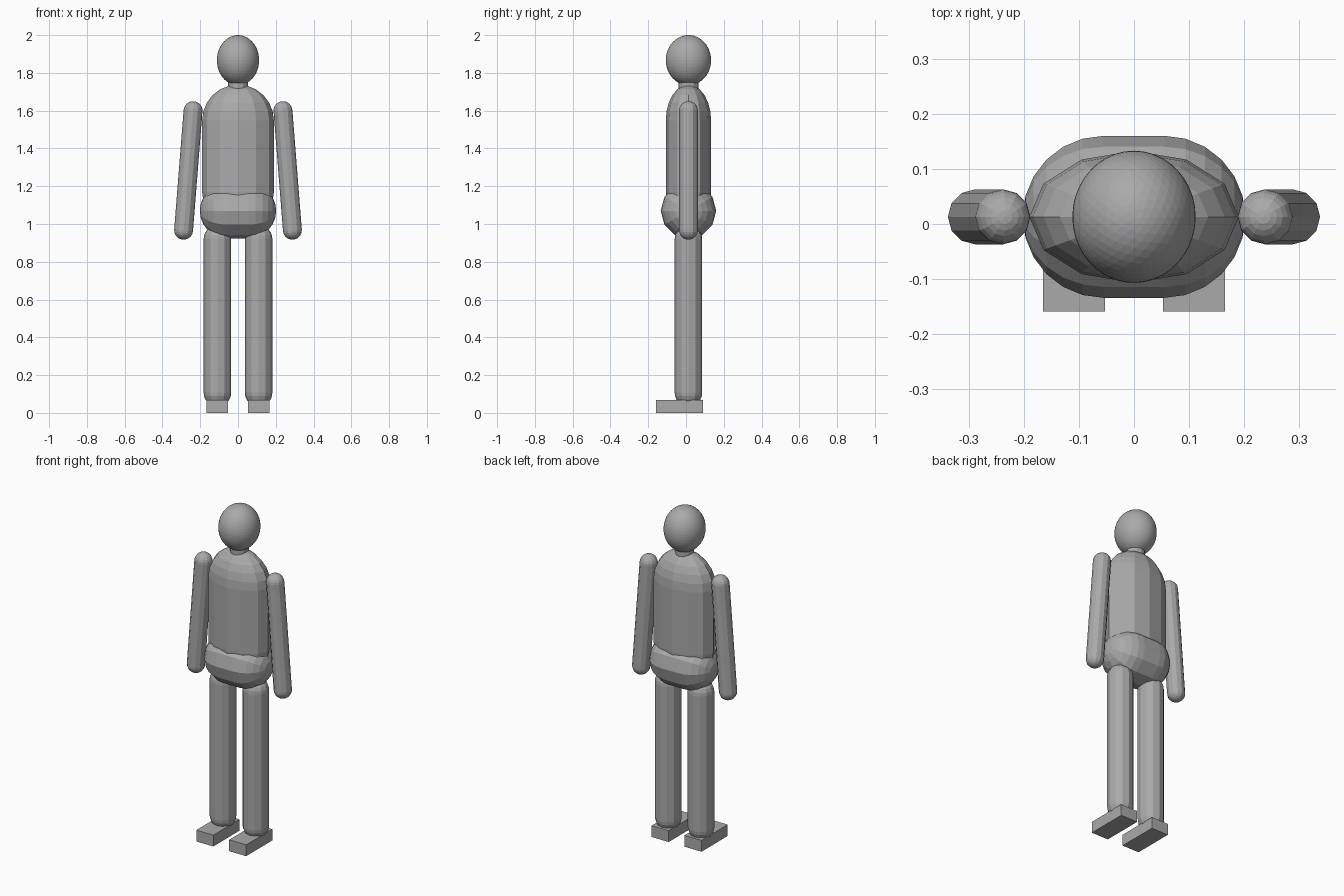
import bpy
import bmesh
from math import sin, cos, pi
from mathutils import Matrix, Vector

cube = bpy.data.objects.get("Cube")
if cube:
    bpy.data.objects.remove(cube, do_unlink=True)

GREY = (0.4, 0.4, 0.4, 1)
grey = bpy.data.materials.new("mid grey")
grey.use_nodes = True
grey.diffuse_color = GREY
grey.node_tree.nodes["Principled BSDF"].inputs["Base Color"].default_value = GREY

MID_Y = 0.013      # body axis, set back so the toes balance it
SIDES = 12
CAP_STEPS = 6


def finish(name, bm):
    bmesh.ops.recalc_face_normals(bm, faces=bm.faces)
    mesh = bpy.data.meshes.new(name)
    bm.to_mesh(mesh)
    bm.free()
    mesh.materials.append(grey)
    obj = bpy.data.objects.new(name, mesh)
    bpy.context.collection.objects.link(obj)
    return obj


def capsule(name, start, end, radius, squash=(1, 1, 1)):
    """Round-ended limb between two cap centres, spun from a half profile."""
    start, end = Vector(start), Vector(end)
    axis = end - start
    half = axis.length / 2
    bm = bmesh.new()
    arc = [i * pi / 2 / CAP_STEPS for i in range(CAP_STEPS + 1)]
    top = [(radius * sin(a), half + radius * squash[2] * cos(a)) for a in arc]
    profile = top + [(r, -z) for r, z in reversed(top)]
    verts = [bm.verts.new((r, 0, z)) for r, z in profile]
    edges = [bm.edges.new(pair) for pair in zip(verts, verts[1:])]
    bmesh.ops.spin(bm, geom=verts + edges, cent=(0, 0, 0), axis=(0, 0, 1),
                   angle=2 * pi, steps=SIDES)
    bmesh.ops.remove_doubles(bm, verts=bm.verts, dist=0.0001)
    tilt = Vector((0, 0, 1)).rotation_difference(axis).to_matrix().to_4x4()
    flatten = Matrix.Diagonal((squash[0], squash[1], 1, 1))
    bm.transform(Matrix.Translation((start + end) / 2) @ tilt @ flatten)
    return finish(name, bm)


# Head
bm = bmesh.new()
bmesh.ops.create_icosphere(bm, subdivisions=4, radius=1)
bm.transform(Matrix.Translation((0, MID_Y, 1.867))
             @ Matrix.Diagonal((0.112, 0.12, 0.133, 1)))
finish("head", bm)

# Neck, torso and hips
capsule("neck", (0, MID_Y, 1.70), (0, MID_Y, 1.78), 0.052)
capsule("torso", (0, MID_Y, 1.17), (0, MID_Y, 1.548), 0.19, (1, 0.12 / 0.19, 1))
capsule("hips", (-0.055, MID_Y, 1.07), (0.055, MID_Y, 1.07), 0.147)

# Arms, legs and feet on both sides
for side, s in (("left", 1), ("right", -1)):
    capsule(side + "_arm", (s * 0.288, MID_Y, 0.967), (s * 0.238, MID_Y, 1.60), 0.05)
    capsule(side + "_leg", (s * 0.109, MID_Y, 0.107), (s * 0.109, MID_Y, 0.92), 0.073)
    bm = bmesh.new()
    bmesh.ops.create_cube(bm, size=1)
    bm.transform(Matrix.Translation((s * 0.109, -0.035, 0.034))
                 @ Matrix.Diagonal((0.113, 0.248, 0.068, 1)))
    finish(side + "_foot", bm)
